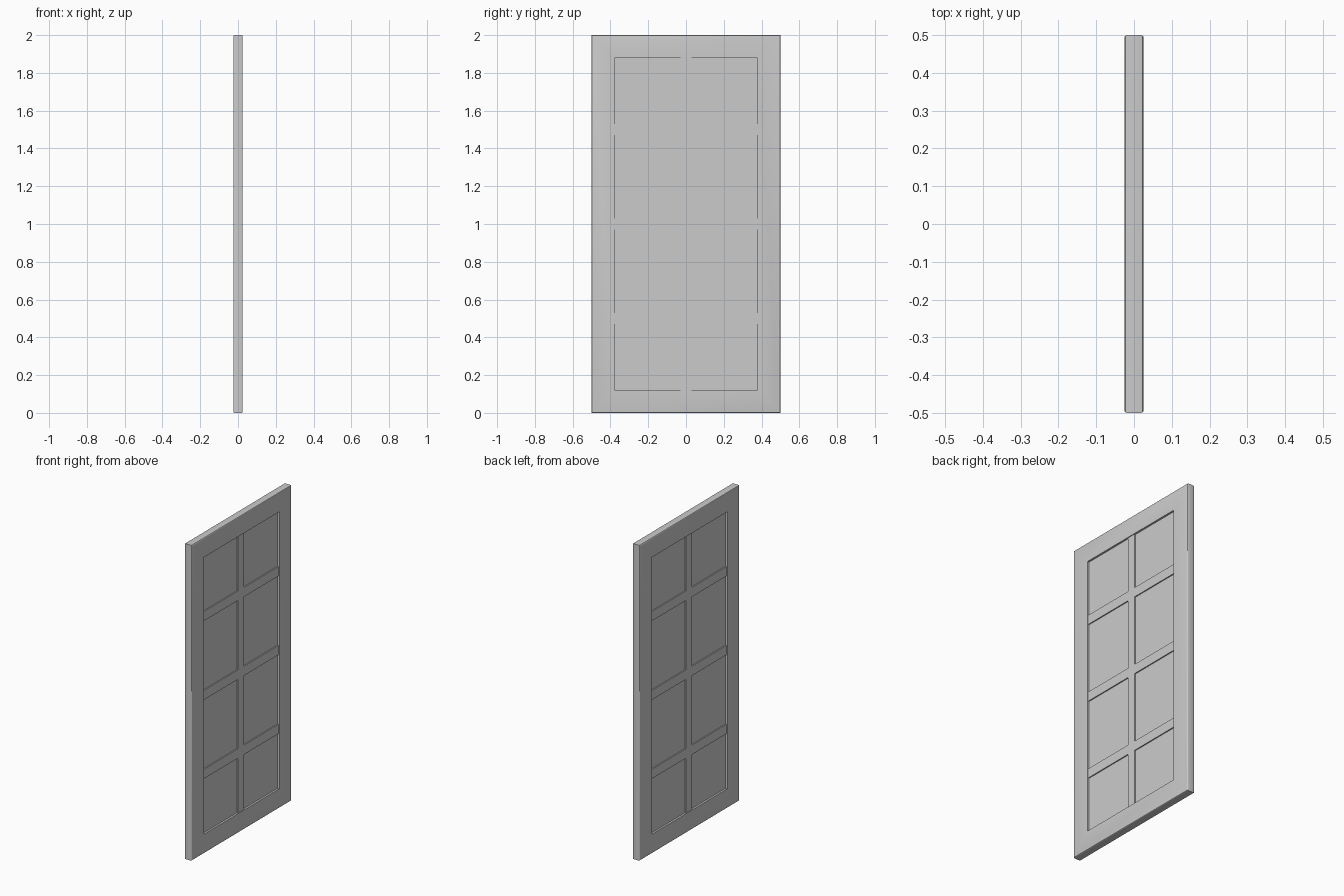
import bpy, bmesh
from mathutils import Matrix

if "Cube" in bpy.data.objects:
    bpy.data.objects.remove(bpy.data.objects["Cube"])

W, H, T = 1.0, 2.0, 0.05      # overall width (y), height (z), thickness (x)
BEVEL, BORDER = 0.006, 0.122  # rounded rim, frame border width


def add_object(name, bm):
    mesh = bpy.data.meshes.new(name)
    bm.to_mesh(mesh)
    bm.free()
    obj = bpy.data.objects.new(name, mesh)
    bpy.context.collection.objects.link(obj)
    return obj


def box_mesh(size, center):
    bm = bmesh.new()
    bmesh.ops.create_cube(
        bm, size=1,
        matrix=Matrix.Translation(center) @ Matrix.Diagonal((*size, 1)))
    return bm


# Outer frame: slab with rounded rims and a rectangular opening
bm = box_mesh((T, W, H), (0, 0, H / 2))
rim = [e for e in bm.edges if e.verts[0].co.x * e.verts[1].co.x > 0]
bmesh.ops.bevel(bm, geom=rim, offset=BEVEL, segments=3, profile=0.5,
                affect='EDGES')
big = sorted(bm.faces, key=lambda f: f.calc_area())[-2:]
bmesh.ops.inset_individual(bm, faces=big, thickness=BORDER - BEVEL,
                           use_even_offset=True)
loops = [e for f in big for e in f.edges]
bmesh.ops.delete(bm, geom=big, context='FACES_ONLY')
bmesh.ops.bridge_loops(bm, edges=loops)
bmesh.ops.recalc_face_normals(bm, faces=bm.faces)
frame = add_object("door_frame", bm)
bpy.context.view_layer.objects.active = frame
frame.select_set(True)
bpy.ops.object.shade_smooth_by_angle()

# Recessed panel filling the opening
open_w, open_h = W - 2 * BORDER, H - 2 * BORDER
add_object("panel", box_mesh((0.026, open_w, open_h), (0, 0, H / 2)))

# Dividing bars, slightly below the frame surface
BAR_T, BAR_W = 0.04, 0.06
add_object("vertical_bar", box_mesh((BAR_T, BAR_W, open_h), (0, 0, H / 2)))
for i in range(1, 4):
    add_object(f"horizontal_bar_{i}",
               box_mesh((BAR_T, open_w, BAR_W), (0, 0, i * 0.5)))
